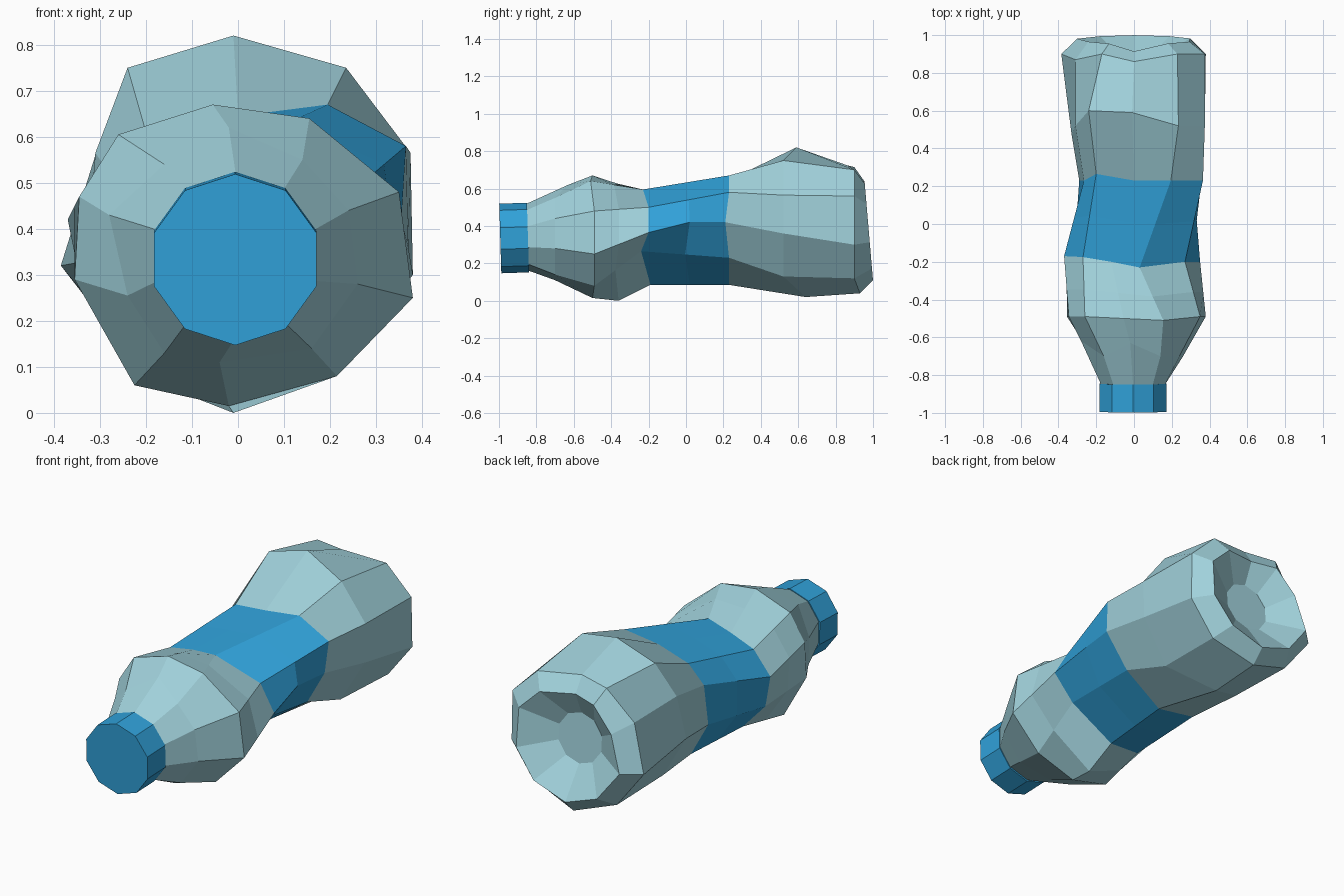
import bpy, bmesh, math
from mathutils import Vector

if "Cube" in bpy.data.objects:
    bpy.data.objects.remove(bpy.data.objects["Cube"])


def material(name, rgb):
    m = bpy.data.materials.new(name)
    m.diffuse_color = (*rgb, 1)
    m.use_nodes = True
    m.node_tree.nodes["Principled BSDF"].inputs["Base Color"].default_value = m.diffuse_color
    return m


plastic = material("pale_plastic", (0.36, 0.65, 0.72))
blue = material("blue", (0.03, 0.36, 0.70))


def ring(y, xz, shift={}):
    """Crumpled ten-sided section, clockwise from the top; shift nudges single points in y."""
    return [Vector((x, y + shift.get(i, 0), z)) for i, (x, z) in enumerate(xz)]


def decagon(y, r, cx, cz, tilt=0.0):
    a = [math.tau * i / 10 for i in range(10)]
    return [Vector((cx + r * math.sin(t), y + tilt * r * math.cos(t), cz + r * math.cos(t))) for t in a]


def between(ra, rb, t):
    return [a.lerp(b, t) for a, b in zip(ra, rb)]


def loft(name, rings, mat, cap_start=False, cap_end=False):
    bm = bmesh.new()
    vs = [[bm.verts.new(p) for p in r] for r in rings]
    for a, b in zip(vs, vs[1:]):
        for i in range(10):
            j = (i + 1) % 10
            bm.faces.new((a[i], a[j], b[j], b[i]))
    if cap_start:
        bm.faces.new(vs[0][::-1])
    if cap_end:
        bm.faces.new(vs[-1])
    me = bpy.data.meshes.new(name)
    bm.to_mesh(me)
    bm.free()
    me.materials.append(mat)
    ob = bpy.data.objects.new(name, me)
    bpy.context.collection.objects.link(ob)
    return ob


# Crumpled cross-sections from neck to base
neck = decagon(-0.85, 0.178, -0.005, 0.342)
slope = ring(-0.70, [(-.02, .62), (.14, .55), (.24, .44), (.26, .28), (.16, .14),
                     (-.04, .11), (-.16, .13), (-.24, .255), (-.28, .43), (-.16, .54)],
             {0: .07, 8: .08, 7: .03})
chest = ring(-0.49, [(-.055, .67), (.155, .64), (.35, .48), (.38, .25), (.215, .08),
                     (-.02, .015), (-.225, .06), (-.355, .29), (-.345, .47), (-.26, .605)],
             {0: -.01, 1: -.02, 5: -.01})
waist = ring(-0.20, [(-.12, .572), (.03, .595), (.27, .50), (.35, .365), (.20, .265),
                     (-.01, .085), (-.19, .10), (-.32, .24), (-.37, .42), (-.27, .535)],
             {1: -.03, 4: -.04, 5: .01, 8: .03, 9: .025})
label_end = ring(0.23, [(0, .645), (.195, .67), (.365, .58), (.355, .42), (.24, .23),
                        (.03, .085), (-.19, .12), (-.29, .30), (-.265, .50), (-.2, .61)],
                 {3: -.02, 9: .035})
belly = ring(0.52, [(-.01, .82), (.235, .75), (.375, .565), (.37, .36), (.23, .13),
                    (0, .02), (-.23, .13), (-.33, .33), (-.31, .565), (-.24, .75)],
             {0: .07, 9: .08, 5: .12, 7: -.05})
heel = ring(0.90, [(0, .725), (.23, .70), (.375, .56), (.38, .30), (.24, .12),
                   (0, .04), (-.23, .12), (-.385, .32), (-.31, .56), (-.17, .715)],
            {0: -.04, 5: .03, 8: -.03})

# Belly fold in front of the label, and the label pinch halfway along the band
fold = between(chest, waist, 0.45)
fold[5] = Vector((-.01, -.36, 0))
pinch = between(waist, label_end, 0.5)
pinch[3] = Vector((.332, .02, .42))

# Base rim, dented at the top, and the hollow inside it
rim = []
for p in heel:
    z = .36 + (p.z - .36) * .78
    rim.append(Vector((p.x * .78, 1.009 - .085 * z, z)))
rim[0].y -= .04
floor = decagon(0.875, 0.13, 0, 0.40, -0.08)

loft("bottle_shoulder", [neck, slope, chest, fold, waist], plastic, cap_start=True)
loft("label_band", [waist, pinch, label_end], blue)
loft("bottle_base", [label_end, belly, heel, rim, floor], plastic, cap_end=True)

# Screw cap, slightly tilted
loft("cap", [decagon(-0.993, 0.186, -0.006, 0.333, -0.03),
             decagon(-0.845, 0.186, -0.006, 0.338, -0.03)], blue, True, True)
